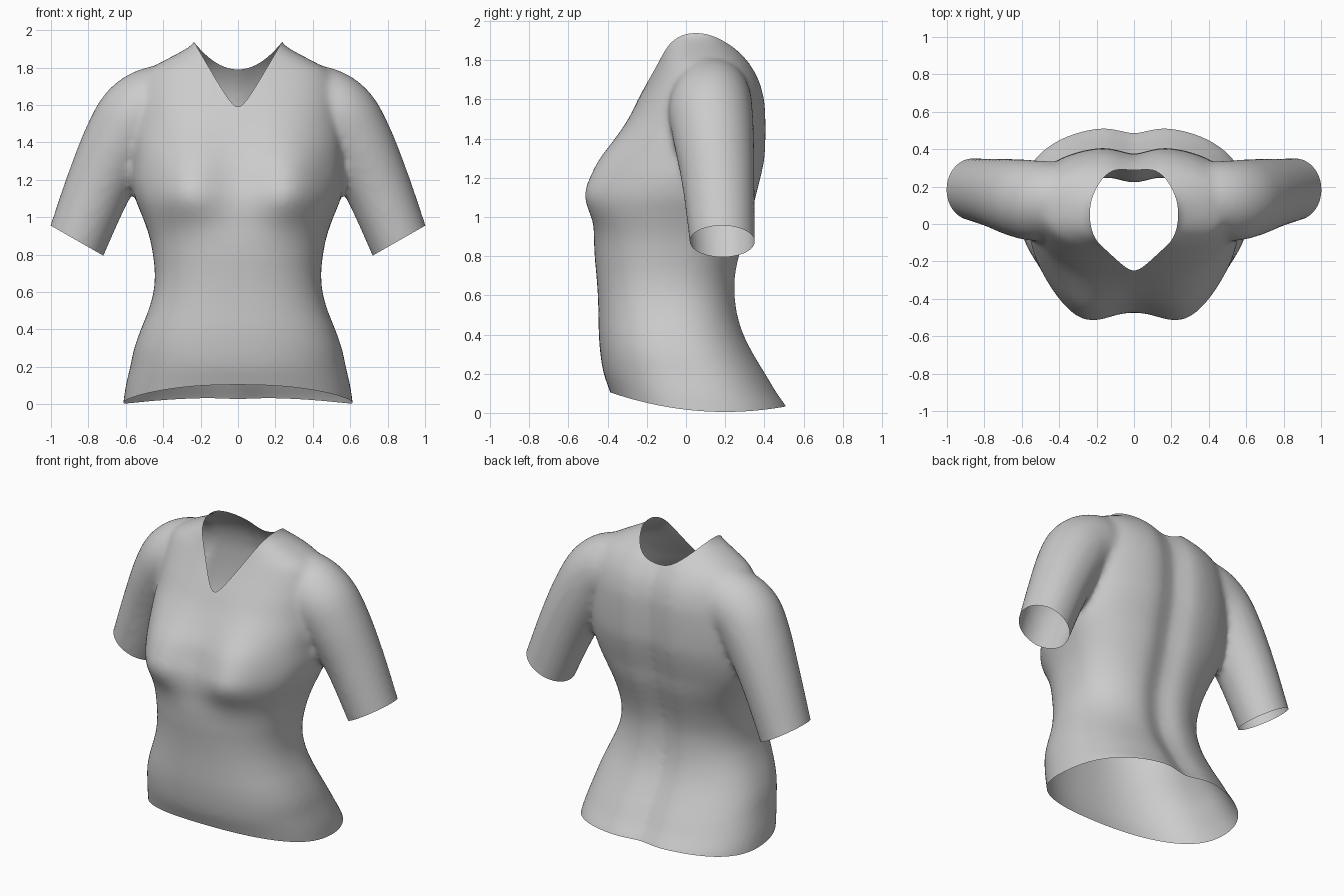
import bpy, bmesh, math
from mathutils import Vector

if "Cube" in bpy.data.objects:
    bpy.data.objects.remove(bpy.data.objects["Cube"])

SEG = 72


def spline(rows, steps):
    """Catmull-Rom samples through rows of numbers."""
    out = []
    for i in range(len(rows) - 1):
        a, b, c, d = (rows[min(max(i + k, 0), len(rows) - 1)] for k in (-1, 0, 1, 2))
        for s in range(steps):
            t = s / steps
            out.append([0.5 * (2 * q + (r - p) * t + (2 * p - 5 * q + 4 * r - w) * t * t
                               + (3 * q - p - 3 * r + w) * t ** 3)
                        for p, q, r, w in zip(a, b, c, d)])
    return out + [list(rows[-1])]


def loft(bm, rings):
    """Closed skin through equal rings of points."""
    rv = [[bm.verts.new(p) for p in ring] for ring in rings]
    for a, b in zip(rv, rv[1:]):
        for i in range(SEG):
            j = (i + 1) % SEG
            bm.faces.new((a[i], a[j], b[j], b[i]))
    bm.faces.new(rv[0])
    bm.faces.new(rv[-1])


def trim(bm, field):
    """Cut along field = 0 and remove everything where field > 0."""
    bm.verts.ensure_lookup_table()
    val = {v: field(v.co) for v in bm.verts}
    new = []
    for e in list(bm.edges):
        a, b = e.verts
        fa, fb = val[a], val[b]
        if fa * fb < 0:
            _, v = bmesh.utils.edge_split(e, a, fa / (fa - fb))
            val[v] = 0
            new.append(v)
    bmesh.ops.connect_verts(bm, verts=new)
    dead = [f for f in bm.faces if max((val[v] for v in f.verts), key=abs) > 0]
    bmesh.ops.delete(bm, geom=dead, context='FACES')


# Torso sections: z, half width, front y, back y, y of widest point
TORSO = [(-.10, .625, -.34, .57, .08), (.02, .612, -.36, .52, .07), (.10, .60, -.385, .465, .05),
         (.20, .577, -.42, .405, .02), (.30, .555, -.437, .345, -.02), (.40, .52, -.445, .295, -.05),
         (.50, .48, -.447, .265, -.07), (.60, .452, -.45, .253, -.08), (.70, .445, -.457, .255, -.07),
         (.80, .455, -.465, .275, -.05), (.90, .475, -.46, .305, -.02), (1.0, .51, -.43, .335, .01),
         (1.1, .55, -.385, .355, .04), (1.2, .57, -.355, .38, .06), (1.3, .57, -.34, .40, .08),
         (1.4, .57, -.31, .405, .09), (1.5, .56, -.275, .405, .10), (1.6, .55, -.238, .398, .10),
         (1.7, .53, -.19, .37, .10), (1.78, .49, -.15, .325, .09), (1.83, .41, -.13, .285, .08),
         (1.88, .315, -.115, .235, .06), (1.93, .24, -.105, .20, .05), (2.02, .20, -.10, .19, .05)]


def torso_ring(z, hw, front, back, yc):
    ring = []
    for i in range(SEG):
        a = 2 * math.pi * i / SEG
        c, s = math.cos(a), math.sin(a)
        n = 2 / 2.35
        x = hw * math.copysign(abs(c) ** n, c)
        k = math.copysign(abs(s) ** n, s)
        if s < 0:
            y = yc + (yc - front) * k
            # bust swelling, softer above than below
            sz = .20 if z > 1.14 else .115
            sx = .165
            for side in (-1, 1):
                y -= .17 * math.exp(-((x - side * .27) / sx) ** 2 / 2
                                    - ((z - 1.14) / sz) ** 2 / 2) * min(1, -2 * k)
        else:
            # spine groove
            y = yc + (back + .012 - yc) * k - .045 * math.exp(-(x / .1) ** 2) * k
        ring.append((x, y, z))
    return ring


# Sleeve sections: x, z, y centre, radius across, radius along y
SLEEVE = [(.22, 1.60, .12, .20, .17), (.40, 1.60, .13, .215, .20), (.53, 1.54, .125, .215, .215),
          (.63, 1.40, .14, .20, .207), (.745, 1.165, .165, .178, .185),
          (.86, .875, .185, .162, .167), (.94, .67, .20, .155, .16)]


def sleeve_rings(side):
    rows = spline(SLEEVE, 6)
    rings = []
    for i, (x, z, cy, r, ry) in enumerate(rows):
        p, q = rows[max(i - 1, 0)], rows[min(i + 1, len(rows) - 1)]
        t = Vector((q[0] - p[0], q[1] - p[1])).normalized()
        ring = []
        for k in range(SEG):
            a = 2 * math.pi * k / SEG
            u = r * math.cos(a)
            ring.append((side * (x - t.y * u), cy + ry * math.sin(a), z + t.x * u))
        rings.append(ring)
    return rings


# Solid body from overlapping torso and sleeves
bm = bmesh.new()
loft(bm, [torso_ring(*row) for row in spline(TORSO, 4)])
for side in (-1, 1):
    loft(bm, sleeve_rings(side))
bmesh.ops.recalc_face_normals(bm, faces=bm.faces)
mesh = bpy.data.meshes.new("shirt")
bm.to_mesh(mesh)
bm.free()
shirt = bpy.data.objects.new("shirt", mesh)
bpy.context.collection.objects.link(shirt)
bpy.context.view_layer.objects.active = shirt
shirt.select_set(True)

# Merge into one skin and soften the joins
rem = shirt.modifiers.new("merge", 'REMESH')
rem.mode = 'VOXEL'
rem.voxel_size = .018
soft = shirt.modifiers.new("soften", 'SMOOTH')
soft.factor = .5
soft.iterations = 12
for name in ("merge", "soften"):
    bpy.ops.object.modifier_apply(modifier=name)


# Openings: hem, neckline and cuffs
def hem(p):
    return .005 + .29 * (p.y - .2) ** 2 - p.z if p.z < .4 and abs(p.x) < .66 else -1


def neckline(p):
    front = 1.59 + 1.75 * (math.hypot(p.x, .04) - .04)
    back = 1.79 + 2.65 * p.x ** 2
    t = min(max((p.y + .05) / .2, 0), 1)
    return p.z - front - (back - front) * t


def cuff(p):
    if abs(p.x) < .66:
        return -1
    return (abs(p.x) - .86) * .496 - (p.z - .875) * .868


bm = bmesh.new()
bm.from_mesh(shirt.data)
for field in (hem, neckline, cuff):
    trim(bm, field)
loose = [v for v in bm.verts if not v.link_faces]
bmesh.ops.delete(bm, geom=loose, context='VERTS')
bm.to_mesh(shirt.data)
bm.free()

# Plain grey cloth
cloth = bpy.data.materials.new("grey_cloth")
cloth.diffuse_color = (.6, .6, .6, 1)
cloth.use_nodes = True
cloth.node_tree.nodes["Principled BSDF"].inputs["Base Color"].default_value = cloth.diffuse_color
shirt.data.materials.clear()
shirt.data.materials.append(cloth)
for poly in shirt.data.polygons:
    poly.material_index = 0
bpy.ops.object.shade_smooth_by_angle(angle=math.radians(60))
